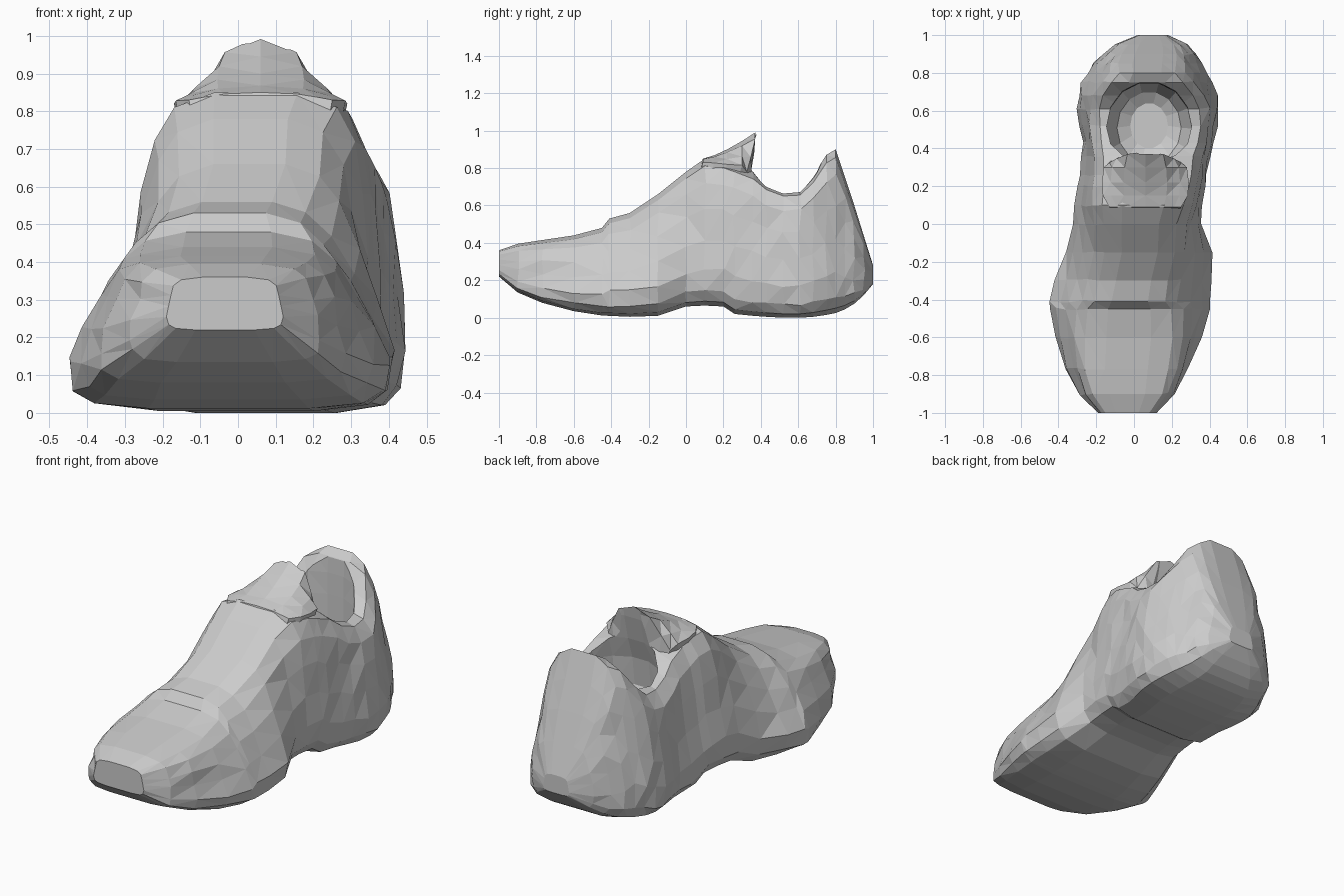
import bpy, bmesh, math, random

if "Cube" in bpy.data.objects:
    bpy.data.objects.remove(bpy.data.objects["Cube"])
random.seed(4)


def loft(name, rings):
    """Skin closed rings of equal point count and cap both ends."""
    bm = bmesh.new()
    vs = [[bm.verts.new(p) for p in r] for r in rings]
    n = len(vs[0])
    for a, b in zip(vs, vs[1:]):
        for i in range(n):
            j = (i + 1) % n
            bm.faces.new((a[i], a[j], b[j], b[i]))
    bm.faces.new(vs[0])
    bm.faces.new(vs[-1])
    bmesh.ops.recalc_face_normals(bm, faces=bm.faces)
    bmesh.ops.triangulate(bm, faces=bm.faces)
    me = bpy.data.meshes.new(name)
    bm.to_mesh(me)
    bm.free()
    ob = bpy.data.objects.new(name, me)
    bpy.context.collection.objects.link(ob)
    return ob


def section(y, zb, zt, xl, xr, t):
    """Cross-section of the shoe: rounded sole edge, sides leaning in to ratio t."""
    half = [(.5, 0), (.84, .03), (.96, .10), (1, .25), (1 - (1 - t) * .25, .45),
            (1 - (1 - t) * .52, .66), (1 - (1 - t) * .80, .84), (t * .88, .95), (t * .45, 1)]
    cx, hw = (xl + xr) / 2, (xr - xl) / 2
    pts = [(0, 0)] + half + [(0, 1)] + [(-u, v) for u, v in reversed(half)]
    lean = .035 * max(0, 1 - abs(y - .2) / .5)      # the ankle leans to +x
    j = 0.008 if -.95 < y < .97 else 0
    ring = []
    for u, v in pts:
        k = j if .05 < v < .9 else 0
        ring.append((cx + lean * v + hw * u + random.uniform(-k, k), y + random.uniform(-k, k),
                     zb + (zt - zb) * v + random.uniform(-k, k)))
    return ring


# Shoe body: y, bottom, top, left, right, top width ratio
stations = [
    (-1.00, .22, .36, -.19, .12, .85),
    (-.90, .135, .395, -.29, .22, .82),
    (-.77, .08, .415, -.37, .29, .76),
    (-.60, .035, .44, -.415, .36, .68),
    (-.45, .012, .48, -.45, .40, .59),
    (-.41, .01, .53, -.45, .405, .50),
    (-.30, .005, .56, -.415, .41, .50),
    (-.15, .01, .66, -.365, .405, .55),
    (0.00, .06, .78, -.33, .355, .64),
    (0.10, .065, .85, -.32, .36, .72),
    (0.20, .06, .84, -.305, .37, .76),
    (0.26, .02, .82, -.295, .38, .78),
    (0.36, .01, .78, -.285, .39, .80),
    (0.43, .005, .72, -.28, .41, .84),
    (0.52, .0, .685, -.29, .44, .83),
    (0.61, .0, .69, -.30, .45, .80),
    (0.68, .005, .76, -.295, .44, .74),
    (0.75, .015, .87, -.275, .415, .62),
    (0.80, .025, .90, -.25, .39, .52),
    (0.85, .045, .75, -.22, .36, .60),
    (0.90, .075, .60, -.17, .33, .66),
    (0.95, .12, .44, -.10, .28, .72),
    (1.00, .18, .28, .02, .18, .80)]
body = loft("shoe_body", [section(*s) for s in stations])

# Tongue: arched slab rising to a narrow tip: y, top, half width, side drop
rings = []
for y, z, w, drop in [(.09, .85, .19, .02), (.15, .868, .225, .04), (.22, .90, .23, .08),
                      (.30, .945, .22, .13), (.385, 1.0, .19, .22)]:
    us = (-1, -.8, -.5, 0, .5, .8, 1)
    top = [(.06 + w * u, y - .06 * u * u * (y > .35),
            z - drop * (max(0, abs(u) - .3) / .7) ** 1.3) for u in us]
    under = [(.06 + w * .9 * u, y - .03, .74 - .02 * u * u) for u in reversed(us)]
    rings.append(top + under)
tongue = loft("tongue", rings)

# Foot opening, reaching forward under the tongue: z, front y, back y, radius x
cavity = []
for z, y0, y1, rx in [(.34, .40, .64, .10), (.38, .32, .70, .17), (.50, .26, .75, .225),
                      (.66, .28, .75, .225), (.78, .32, .75, .225), (.92, .355, .755, .22),
                      (1.1, .385, .77, .22)]:
    cavity.append([(.08 + rx * math.cos(a), (y0 + y1) / 2 + (y1 - y0) / 2 * math.sin(a), z)
                   for a in (2 * math.pi * i / 14 for i in range(14))])
cutter = loft("opening_cutter", cavity)
cutter.hide_render = True
for part in (body, tongue):
    mod = part.modifiers.new("opening", 'BOOLEAN')
    mod.operation = 'DIFFERENCE'
    mod.solver = 'EXACT'
    mod.object = cutter
    bpy.context.view_layer.objects.active = part
    bpy.ops.object.modifier_apply(modifier=mod.name)
bpy.data.objects.remove(cutter)
